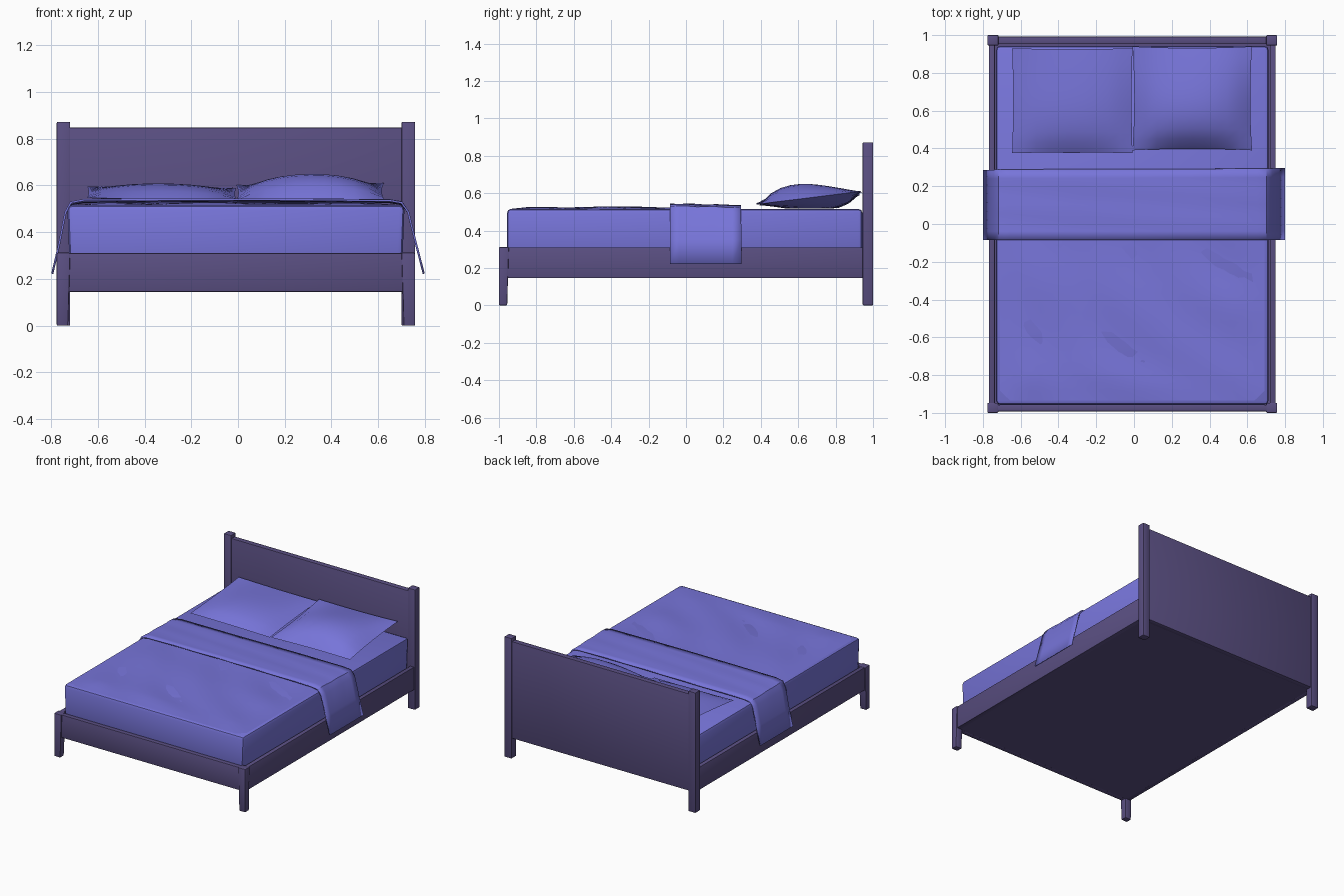
import bpy, bmesh, math
from mathutils import Vector

if "Cube" in bpy.data.objects:
    bpy.data.objects.remove(bpy.data.objects["Cube"])

CX = -0.009  # the frame sits slightly left of the hanging throw


def material(name, rgb):
    m = bpy.data.materials.new(name)
    m.diffuse_color = (*rgb, 1)
    m.use_nodes = True
    m.node_tree.nodes["Principled BSDF"].inputs["Base Color"].default_value = m.diffuse_color
    return m


WOOD = material("dusky purple wood", (0.102, 0.078, 0.223))
CLOTH = material("periwinkle cloth", (0.186, 0.178, 0.70))


def finish(name, bm, mat, angle=35):
    bmesh.ops.recalc_face_normals(bm, faces=bm.faces)
    me = bpy.data.meshes.new(name)
    bm.to_mesh(me)
    bm.free()
    me.materials.append(mat)
    ob = bpy.data.objects.new(name, me)
    bpy.context.collection.objects.link(ob)
    bpy.ops.object.select_all(action='DESELECT')
    ob.select_set(True)
    bpy.context.view_layer.objects.active = ob
    bpy.ops.object.shade_smooth_by_angle(angle=math.radians(angle))
    return ob


def box(name, x, y, z, mat, bevel=0.0, shape=None):
    bm = bmesh.new()
    bmesh.ops.create_cube(bm, size=1)
    for v in bm.verts:
        v.co = Vector([r[0] + (c + 0.5) * (r[1] - r[0]) for r, c in zip((x, y, z), v.co)])
        if shape:
            shape(v.co)
    if bevel:
        bmesh.ops.bevel(bm, geom=bm.edges[:], offset=bevel, segments=2, affect='EDGES', profile=0.5)
    return finish(name, bm, mat)


# Corner posts: tall at the head, short and tapered at the foot
def taper(amount):
    def shape(co):
        if co.z < 0.01:
            if abs(co.x - CX) < 0.74:
                co.x += math.copysign(amount, co.x)
            if -0.97 < co.y < 0:
                co.y -= amount
    return shape


for side, s in (("left", -1), ("right", 1)):
    xs = sorted((CX + s * 0.709, CX + s * 0.767))
    box(side + "_head_post", xs, (0.945, 1.0), (0, 0.872), WOOD, 0.005)
    box(side + "_front_leg", xs, (-1.0, -0.947), (0, 0.312), WOOD, 0.005, taper(0.009))
    rail = sorted((CX + s * 0.728, CX + s * 0.759))
    box(side + "_side_rail", rail, (-0.96, 0.96), (0.145, 0.31), WOOD, 0.003)

# Headboard, foot rail and underside panel
W = (CX - 0.715, CX + 0.715)
box("headboard", W, (0.953, 0.992), (0.145, 0.847), WOOD, 0.003)
box("foot_rail", W, (-0.992, -0.958), (0.145, 0.31), WOOD, 0.003)
box("base_panel", (CX - 0.74, CX + 0.74), (-0.97, 0.97), (0.146, 0.165), WOOD)


# Mattress, a little wider towards the top
def mattress_shape(co):
    if co.z < 0.4:
        co.x = CX + (co.x - CX) * 0.985


box("mattress", (CX - 0.722, CX + 0.722), (-0.957, 0.943), (0.24, 0.516), CLOTH, 0.022, mattress_shape)


def sheet(name, nx, ny, point, thickness, angle):
    """Grid cloth: point(u, v) gives the position; closed by a solidify modifier."""
    bm = bmesh.new()
    rows = [[bm.verts.new(point(i / nx, j / ny)) for i in range(nx + 1)] for j in range(ny + 1)]
    for j in range(ny):
        for i in range(nx):
            bm.faces.new((rows[j][i], rows[j][i + 1], rows[j + 1][i + 1], rows[j + 1][i]))
    bmesh.ops.triangulate(bm, faces=bm.faces[:])
    ob = finish(name, bm, CLOTH, angle)
    if thickness:
        sol = ob.modifiers.new("thickness", 'SOLIDIFY')
        sol.thickness = thickness
        sol.offset = 0
    return ob


# Rumpled blanket with diagonal creases over the foot half
def blanket_point(u, v):
    x = CX - 0.70 + u * 1.40
    y = -0.935 + v * 0.93
    edge = min(1, 8 * min(u, 1 - u), 8 * v)
    along, across = x - y, x + y
    n = 0.6 * math.sin(across * 13 + 1.5 * math.sin(along * 3)) + 0.4 * math.sin(across * 7 - along * 5)
    return Vector((x, y, 0.516 + edge * (0.006 + 0.007 * n)))


sheet("rumpled_blanket", 26, 18, blanket_point, 0, 30)

# Folded throw across the middle, hanging down both sides
PROFILE = [(-0.795, 0.222), (-0.765, 0.35), (-0.738, 0.485), (-0.715, 0.518), (-0.66, 0.528),
           (-0.3, 0.530), (0.0, 0.532), (0.3, 0.532), (0.65, 0.529), (0.70, 0.52),
           (0.728, 0.487), (0.762, 0.35), (0.795, 0.222)]


def throw_point(u, v):
    x, z = PROFILE[round(u * (len(PROFILE) - 1))]
    y = -0.085 + v * (0.37 + 0.012 * u)
    if z > 0.515:
        z += 0.008 * (1 - v) + 0.002 * math.sin(y * 40 + x * 3)
    return Vector((x, y, z))


sheet("folded_throw", len(PROFILE) - 1, 8, throw_point, 0.009, 35)


# Pillows: two bulged grids joined at a tilted rim
def pillow(name, x0, x1, y0, y1, rim, top, pinch):
    """rim(u, v) gives rim height, top is the bulge; u and v run from -1 to 1."""
    n = 10
    bm = bmesh.new()
    for s in (1, -1):
        rows = []
        for j in range(n + 1):
            row = []
            for i in range(n + 1):
                u, v = 2 * i / n - 1, 2 * j / n - 1
                # fullest near the front on top and near the back below
                skew = v + s * 0.35 * (1 - v * v)
                bulge = (1 - abs(u) ** 2.2) ** 0.8 * (1 - skew * skew) ** 0.8 if abs(skew) < 1 else 0
                x = (x0 + x1) / 2 + u * (x1 - x0) / 2 * (1 - pinch * (1 - v * v))
                y = (y0 + y1) / 2 + v * (y1 - y0) / 2 * (1 - pinch * (1 - u * u))
                z = rim(u, v) + (top * bulge if s > 0 else -0.07 * bulge)
                row.append(bm.verts.new((x, y, max(z, 0.517))))
            rows.append(row)
        for j in range(n):
            for i in range(n):
                bm.faces.new((rows[j][i], rows[j][i + 1], rows[j + 1][i + 1], rows[j + 1][i]))
    bmesh.ops.remove_doubles(bm, verts=bm.verts[:], dist=0.0005)
    finish(name, bm, CLOTH, 50)


pillow("left_pillow", -0.645, -0.008, 0.375, 0.93,
       lambda u, v: 0.568 + 0.025 * v - 0.003 * u, 0.045, 0.015)
pillow("right_pillow", -0.008, 0.625, 0.39, 0.94,
       lambda u, v: 0.572 + 0.034 * v + 0.004 * u, 0.085, 0.03)
